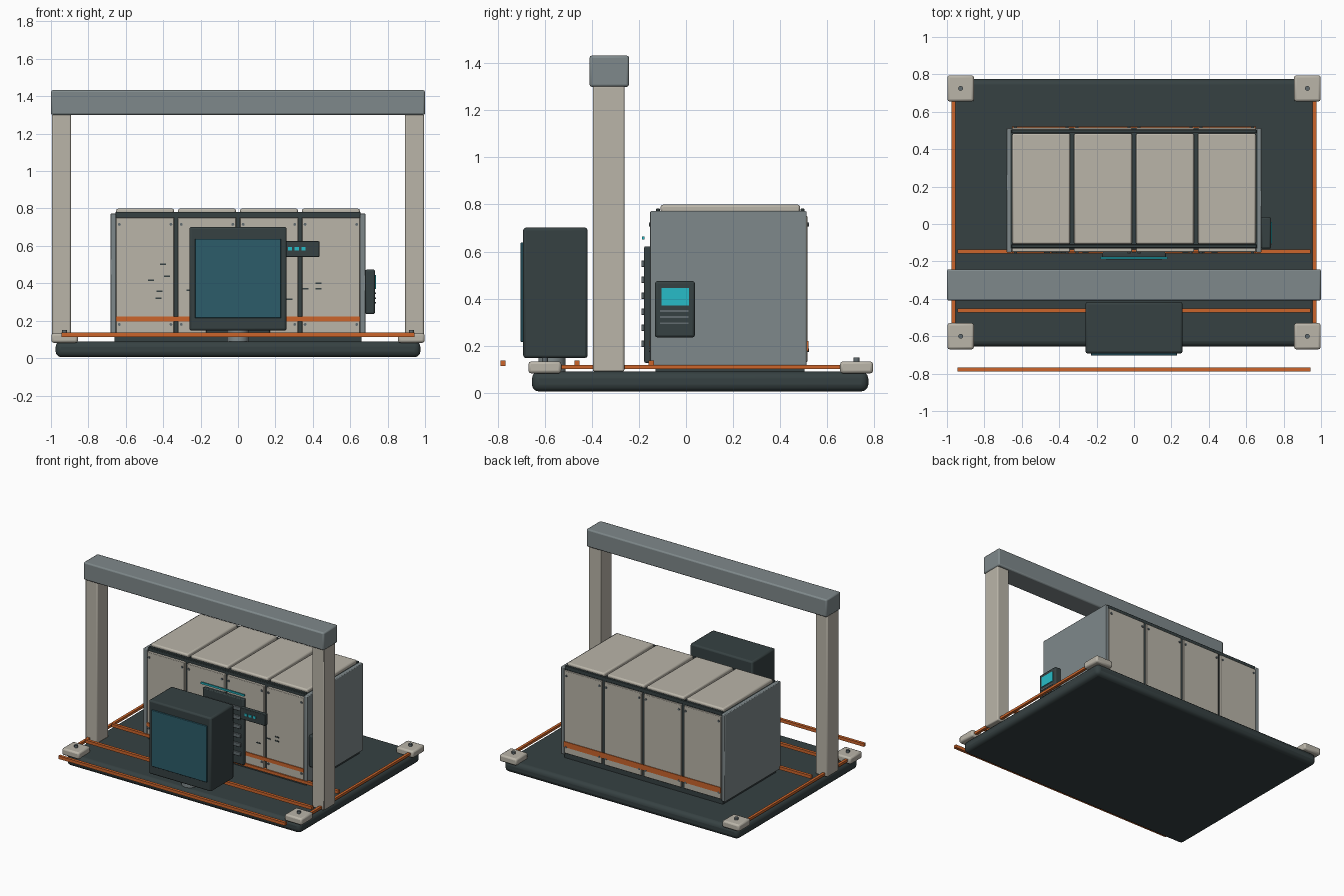
import bpy
import math
from mathutils import Vector

cube = bpy.data.objects.get("Cube")
if cube:
    bpy.data.objects.remove(cube, do_unlink=True)


def material(name, hex_code):
    """Flat material from an sRGB hex code, stored as linear values."""
    srgb = [int(hex_code[i:i + 2], 16) / 255 for i in (0, 2, 4)]
    lin = [c / 12.92 if c < 0.04045 else ((c + 0.055) / 1.055) ** 2.4 for c in srgb]
    mat = bpy.data.materials.new(name)
    mat.use_nodes = True
    mat.diffuse_color = (*lin, 1)
    bsdf = next(n for n in mat.node_tree.nodes if n.type == 'BSDF_PRINCIPLED')
    bsdf.inputs["Base Color"].default_value = (*lin, 1)
    return mat


DARK = material("charcoal", "364142")
BEIGE = material("warm beige", "bab5a9")
GREY = material("slate grey", "7f898b")
ORANGE = material("orange", "cc652b")
CYAN = material("cyan glow", "27bcc8")
GLASS = material("deep blue glass", "2c5c6a")
STEEL = material("bolt steel", "626c70")


def finish(name, obj, mat, bevel, segments):
    obj.name = obj.data.name = name
    obj.data.materials.append(mat)
    if bevel:
        mod = obj.modifiers.new("soft edges", 'BEVEL')
        mod.width, mod.segments = bevel, segments
        bpy.ops.object.shade_smooth_by_angle(angle=math.radians(35))
    return obj


def box(name, xs, ys, zs, mat, bevel=0.0, segments=2):
    """Box given by its (min, max) range on each axis."""
    lo, hi = Vector((xs[0], ys[0], zs[0])), Vector((xs[1], ys[1], zs[1]))
    bpy.ops.mesh.primitive_cube_add(size=1, location=(lo + hi) / 2)
    obj = bpy.context.object
    obj.data.transform(Vector((0, 0, 0)).to_track_quat('Z', 'Y').to_matrix().to_4x4())
    obj.scale = hi - lo
    bpy.ops.object.transform_apply(location=False, rotation=False, scale=True)
    return finish(name, obj, mat, bevel, segments)


def cylinder(name, loc, radius, depth, mat, along_y=False, sides=12):
    bpy.ops.mesh.primitive_cylinder_add(vertices=sides, radius=radius, depth=depth, location=loc,
                                        rotation=(math.pi / 2 if along_y else 0, 0, 0))
    obj = finish(name, bpy.context.object, mat, 0, 0)
    bpy.ops.object.shade_smooth_by_angle(angle=math.radians(35))
    return obj


def around(c, half):
    return (c - half, c + half)


# Base slab with rounded edges
box("base_slab", (-0.975, 0.975), (-0.655, 0.775), (0.005, 0.09), DARK, 0.03, 3)

# Corner pads with bolts
for side in (-1, 1):
    for y, end in ((-0.6, "front"), (0.725, "back")):
        box(f"{end}_corner_pad", around(side * 0.927, 0.071), around(y, 0.07),
            (0.082, 0.133), BEIGE, 0.012)
        cylinder(f"{end}_pad_bolt", (side * 0.927, y, 0.139), 0.013, 0.022, STEEL)

# Orange floor rails
for side in (-1, 1):
    box("side_rail", around(side * 0.965, 0.01), (-0.65, 0.77), (0.1, 0.118), ORANGE)
for y in (-0.778, -0.463, -0.148):
    box("cross_rail", (-0.943, 0.943), around(y, 0.011), (0.113, 0.136), ORANGE)

# Gantry
for side in (-1, 1):
    box("gantry_post", around(side * 0.944, 0.05), (-0.396, -0.262), (0.09, 1.305), BEIGE, 0.007)
box("gantry_beam", (-1, 1), (-0.41, -0.242), (1.3, 1.433), GREY, 0.01)

# Cabinet core and end panels
box("cabinet_core", (-0.66, 0.66), (-0.13, 0.503), (0.09, 0.772), DARK)
for side in (-1, 1):
    box("cabinet_end_panel", around(side * 0.668, 0.015), (-0.152, 0.512),
        (0.115, 0.772), GREY, 0.005)

# Four bays: front door, back door, lid and corner bolts
for bay in range(4):
    x = (bay - 1.5) * 0.331
    door = around(x, 0.155)
    box("front_door", door, (-0.15, -0.125), (0.13, 0.752), BEIGE, 0.004)
    box("back_door", door, (0.498, 0.516), (0.13, 0.752), BEIGE, 0.004)
    box("lid", door, (-0.108, 0.485), (0.765, 0.799), BEIGE, 0.01)
    for side in (-1, 1):
        for z in (0.18, 0.715):
            for y in (-0.152, 0.517):
                cylinder("door_bolt", (x + side * 0.138, y, z), 0.008, 0.01, STEEL, True, 8)
for y in (-0.119, 0.495):
    box("top_edge_bar", (-0.655, 0.655), around(y, 0.009), (0.755, 0.782), DARK, 0.003)

# Orange stripes along the doors
box("front_stripe", (-0.653, 0.653), (-0.156, -0.148), (0.195, 0.222), ORANGE)
box("back_stripe", (-0.653, 0.653), (0.514, 0.521), (0.178, 0.22), ORANGE)

# Vent with slats and a light bar above it
box("vent_panel", (-0.17, 0.17), (-0.178, -0.15), (0.127, 0.622), DARK, 0.006)
for i in range(6):
    box("vent_slat", (-0.15, 0.15), (-0.19, -0.176), around(0.208 + i * 0.068, 0.014),
        STEEL, 0.003)
box("light_bar", (-0.18, 0.18), (-0.186, -0.176), (0.651, 0.664), CYAN)

# Small slots marked on the doors
for x, z in ((-0.465, 0.415), (-0.4, 0.503), (-0.42, 0.358), (-0.38, 0.437), (-0.425, 0.32),
             (-0.26, 0.362), (0.275, 0.315), (0.36, 0.37), (0.43, 0.37), (0.43, 0.4)):
    box("door_slot", around(x, 0.016), (-0.154, -0.148), around(z, 0.004), DARK)

# Indicator box with status lights
box("indicator_box", (0.225, 0.435), (-0.3, -0.268), (0.54, 0.625), DARK, 0.004)
for i in range(3):
    box("status_light", around(0.278 + i * 0.036, 0.011), (-0.305, -0.298),
        around(0.584, 0.009), CYAN)

# Front display on its stand
box("display_housing", (-0.26, 0.26), (-0.692, -0.418), (0.147, 0.702), DARK, 0.012)
box("display_glass", (-0.23, 0.23), (-0.703, -0.69), (0.215, 0.638), GLASS, 0.003)
cylinder("display_stand", (0, -0.57, 0.12), 0.058, 0.064, GREY, sides=24)

# Control panel on the left end
box("control_panel", (0.68, 0.733), (-0.132, 0.038), (0.235, 0.474), DARK, 0.01)
box("control_screen", (0.728, 0.737), (-0.104, 0.012), (0.37, 0.445), CYAN)
for i in range(3):
    box("control_key_row", (0.728, 0.737), (-0.11, 0.01), around(0.295 + i * 0.026, 0.004), STEEL)
